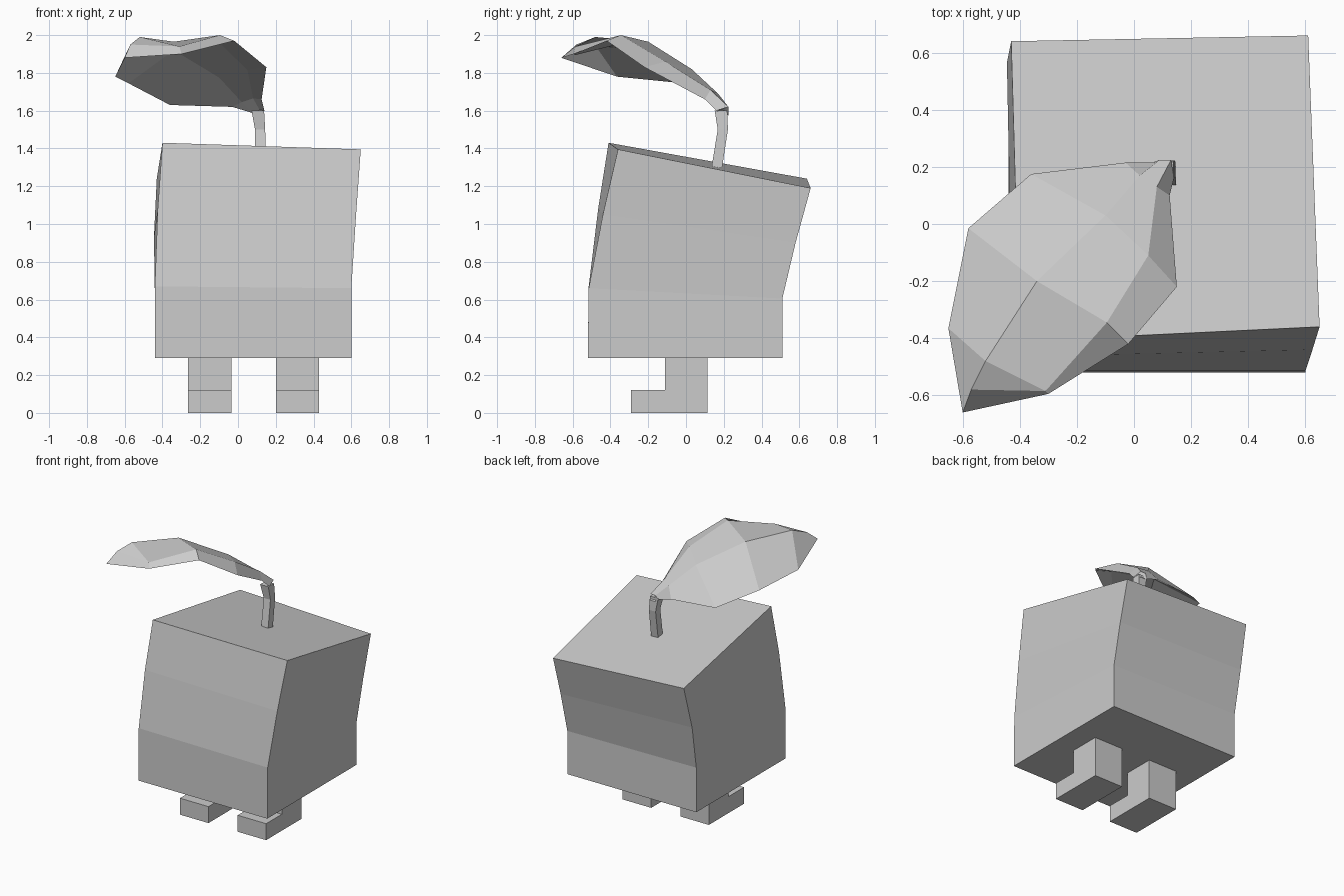
import bpy, bmesh

if "Cube" in bpy.data.objects:
    bpy.data.objects.remove(bpy.data.objects["Cube"])


def make_object(name, verts, faces):
    mesh = bpy.data.meshes.new(name)
    mesh.from_pydata(verts, [], faces)
    bm = bmesh.new()
    bm.from_mesh(mesh)
    bmesh.ops.remove_doubles(bm, verts=bm.verts, dist=0.0005)
    bmesh.ops.recalc_face_normals(bm, faces=bm.faces)
    bm.to_mesh(mesh)
    bm.free()
    obj = bpy.data.objects.new(name, mesh)
    bpy.context.collection.objects.link(obj)
    return obj


def loft(name, rings):
    """Skin a stack of equal-sized rings and cap both ends."""
    n = len(rings[0])
    verts = [p for ring in rings for p in ring]
    faces = [tuple(range(n)), tuple(range(len(verts) - n, len(verts)))]
    for r in range(len(rings) - 1):
        for i in range(n):
            j = (i + 1) % n
            faces.append((r * n + i, r * n + j, (r + 1) * n + j, (r + 1) * n + i))
    return make_object(name, verts, faces)


# Leaning box body: front-left, front-right, back-right, back-left per ring
loft("body", [
    [(-.44, -.52, .29), (.60, -.52, .29), (.60, .51, .29), (-.44, .51, .29)],
    [(-.44, -.515, .67), (.60, -.515, .66), (.60, .51, .605), (-.44, .51, .615)],
    [(-.425, -.465, 1.08), (.625, -.44, 1.05), (.605, .58, .90), (-.445, .565, .93)],
    [(-.40, -.41, 1.43), (.65, -.36, 1.395), (.61, .66, 1.19), (-.43, .64, 1.24)],
])

# L-shaped feet
foot_profile = [(-.29, 0), (.115, 0), (.115, .295), (-.11, .295), (-.11, .12), (-.29, .12)]
for name, x in (("left_foot", -.265), ("right_foot", .20)):
    loft(name, [[(x + dx, y, z) for y, z in foot_profile] for dx in (0, .23)])

# Square bent stem
corners = [(-1, -1), (1, -1), (1, 1), (-1, 1)]
loft("stem", [[(cx + h * a, cy + h * b, z) for a, b in corners]
              for cx, cy, z, h in ((.12, .16, 1.28, .028), (.117, .195, 1.50, .027),
                                   (.105, .185, 1.60, .033))])

# Leaf: rows from stem to tip, columns left rim, centre, right centre, right rim
tip, crest = (-.60, -.66, 1.88), (-.57, -.58, 1.95)
rows = [
    [(.07, .215, 1.59), (.09, .225, 1.62), (.13, .225, 1.62), (.14, .16, 1.60)],
    [(-.03, .215, 1.62), (.02, .17, 1.69), (.08, .13, 1.71), (.125, .10, 1.66)],
    [(-.36, .175, 1.63), (-.10, .03, 1.82), (.05, -.11, 1.86), (.15, -.22, 1.83)],
    [(-.58, -.015, 1.745), (-.34, -.20, 1.965), (-.095, -.345, 2.0), (-.02, -.42, 1.97)],
    [(-.65, -.365, 1.78), (-.52, -.48, 1.99), (-.31, -.585, 1.94), (-.30, -.595, 1.90)],
    [tip, crest, crest, tip],
]
# Each loop runs over the top, then back along the lower underside
loops = []
for row in rows:
    under = [(x, y, z - .045) for x, y, z in (row[2], row[1])]
    loops.append(row + under)
loft("leaf", loops)
